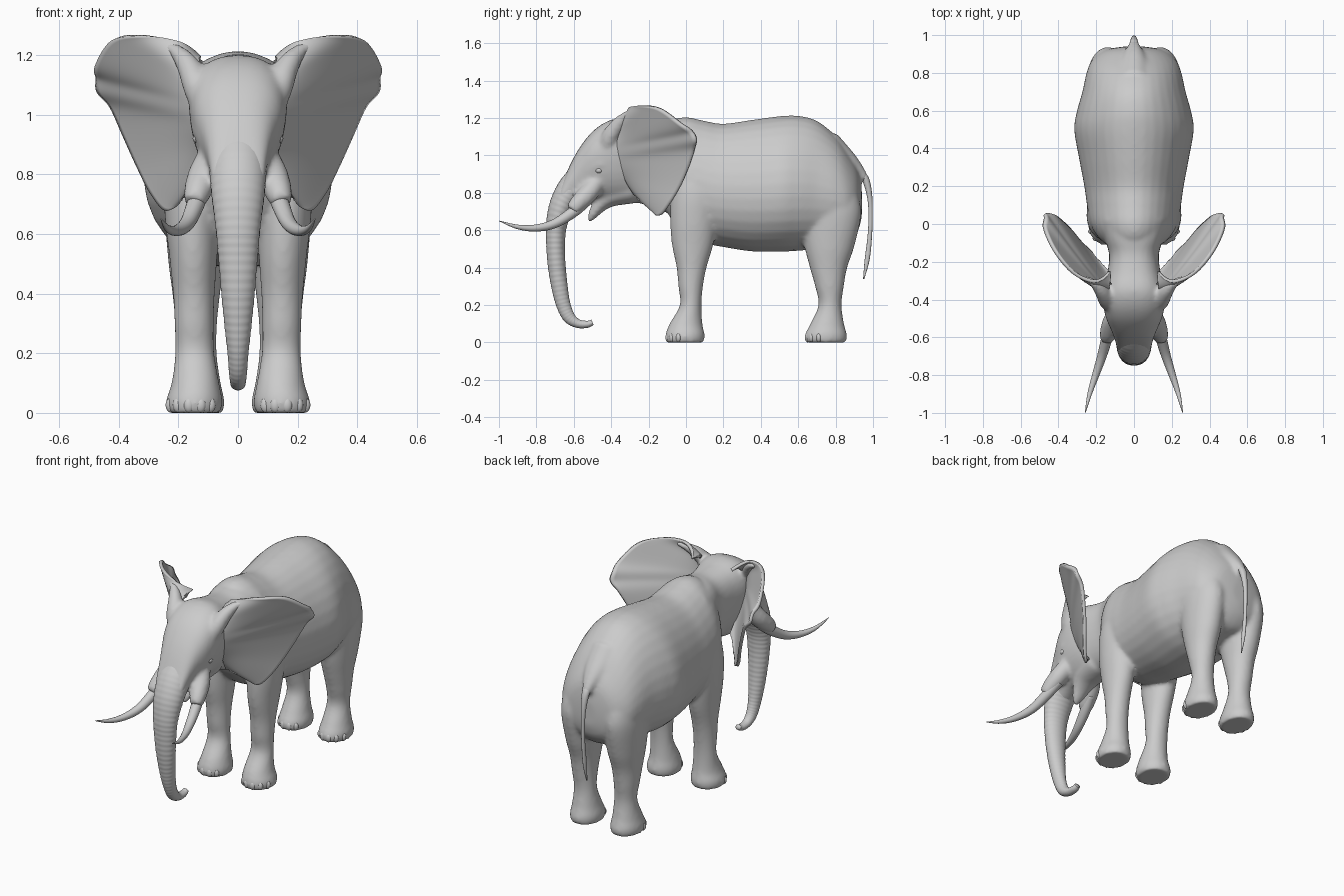
import bpy, bmesh, math
from mathutils import Vector, Matrix


def spline(pts, n):
    """Catmull-Rom resample of equal-length tuples, n steps per span."""
    out = []
    for i in range(len(pts) - 1):
        p0, p1, p2, p3 = (pts[max(0, min(len(pts) - 1, i + k))] for k in (-1, 0, 1, 2))
        for j in range(n):
            t = j / n
            out.append([0.5 * (2 * b + (c - a) * t + (2 * a - 5 * b + 4 * c - d) * t * t
                               + (3 * b - a - 3 * c + d) * t ** 3)
                        for a, b, c, d in zip(p0, p1, p2, p3)])
    out.append(list(pts[-1]))
    return out


def tube(bm, pts, up, axis=None, skew=0.0, s=1, n=6, sides=32, ridge=None, power=1.0):
    """Loft rounded sections (x, y, z, side radius, up radius) along a smooth path."""
    path, rings = spline(pts, n), []
    for i, p in enumerate(path):
        c = Vector(p[:3])
        a, b = path[max(i - 1, 0)], path[min(i + 1, len(path) - 1)]
        t = Vector(axis) if axis else (Vector(b[:3]) - Vector(a[:3])).normalized()
        side = t.cross(Vector(up)).normalized()
        nor = side.cross(t)
        k = ridge(i / (len(path) - 1)) if ridge else 1
        ring = []
        for j in range(sides):
            th = 2 * math.pi * j / sides
            co, si = (math.copysign(abs(f) ** power, f) for f in (math.cos(th), math.sin(th)))
            v = c + side * p[3] * k * co * (1 - skew * si) + nor * p[4] * k * si
            ring.append(bm.verts.new((v.x * s, v.y, v.z)))
        rings.append(ring)
    for r, q in zip(rings, rings[1:]):
        for j in range(sides):
            bm.faces.new((r[j], r[(j + 1) % sides], q[(j + 1) % sides], q[j]))
    bm.faces.new(rings[0])
    bm.faces.new(rings[-1])


def ball(bm, loc, size):
    bmesh.ops.create_uvsphere(bm, u_segments=16, v_segments=10, radius=1,
                              matrix=Matrix.Translation(loc) @ Matrix.Diagonal((*size, 1)))


def finish(name, bm):
    bmesh.ops.recalc_face_normals(bm, faces=bm.faces)
    me = bpy.data.meshes.new(name)
    bm.to_mesh(me)
    bm.free()
    me.shade_smooth()
    ob = bpy.data.objects.new(name, me)
    bpy.context.collection.objects.link(ob)
    return ob


def profile(rows):
    """(y, bottom, top, half width) rows to loft points."""
    return [(0, y, (lo + hi) / 2, w, (hi - lo) / 2) for y, lo, hi, w in rows]


# Body: torso, head, legs, jaw, tail root and tusk sheaths fused into one skin
bm = bmesh.new()
tube(bm, profile([(-.13, .78, 1.12, .11), (-.08, .66, 1.185, .18), (0, .57, 1.205, .23),
                  (.1, .53, 1.185, .248), (.2, .51, 1.17, .262), (.35, .487, 1.19, .29),
                  (.5, .485, 1.21, .315), (.6, .49, 1.212, .3), (.7, .5, 1.185, .272),
                  (.8, .52, 1.105, .25), (.87, .54, 1.01, .22), (.92, .6, .92, .155),
                  (.94, .67, .82, .05)]), (0, 0, 1), (0, 1, 0), .12)
tube(bm, profile([(.02, .65, 1.18, .18), (-.08, .69, 1.18, .15), (-.16, .71, 1.17, .128),
                  (-.25, .745, 1.18, .135), (-.35, .75, 1.2, .157), (-.43, .75, 1.178, .158),
                  (-.5, .75, 1.128, .143), (-.56, .735, 1.055, .118), (-.61, .71, .97, .1),
                  (-.66, .69, .86, .088), (-.69, .69, .79, .07)]), (0, 0, 1), (0, 1, 0), -.2, power=.85)
tube(bm, [(0, -.3, .82, .08, .1), (0, -.4, .785, .06, .085), (0, -.46, .735, .04, .06),
          (0, -.5, .68, .025, .035), (0, -.52, .645, .008, .012)], (1, 0, 0))
tube(bm, [(0, .76, 1.03, .1, .1), (0, .86, .975, .055, .07), (0, .925, .92, .03, .04),
          (0, .96, .87, .02, .025)], (1, 0, 0))
for s in (-1, 1):
    tube(bm, [(.148, -.005, 0, .09, .1), (.147, -.005, .04, .095, .105), (.143, 0, .1, .08, .088),
              (.145, .025, .2, .066, .058), (.147, .025, .3, .066, .066), (.148, .03, .4, .07, .08),
              (.15, .035, .52, .08, .11), (.155, .04, .65, .09, .125), (.155, .05, .8, .095, .13),
              (.13, .05, .95, .09, .11)], (0, 1, 0), (0, 0, 1), s=s)
    tube(bm, [(.135, .748, 0, .085, .108), (.135, .748, .04, .09, .113), (.135, .755, .1, .077, .09),
              (.135, .77, .2, .064, .062), (.14, .767, .3, .07, .077), (.14, .762, .4, .08, .1),
              (.14, .767, .52, .095, .135), (.14, .772, .7, .106, .165), (.13, .76, .85, .1, .14)],
         (0, 1, 0), (0, 0, 1), s=s)
    tube(bm, [(.08, -.46, .88, .045, .045), (.115, -.52, .8, .052, .052),
              (.136, -.58, .74, .046, .046), (.147, -.61, .705, .035, .035)], (0, 0, 1), s=s)
    # brow ridge
    tube(bm, [(.12, -.38, .95, .025, .025), (.138, -.45, .955, .02, .02), (.115, -.52, .92, .02, .02)],
         (0, 0, 1), s=s)
    # temple ridge running into the ear
    tube(bm, [(.1, -.43, .96, .03, .03), (.135, -.415, 1.08, .045, .045), (.165, -.365, 1.16, .04, .04),
              (.205, -.32, 1.21, .026, .026), (.26, -.285, 1.238, .014, .014)], (0, 1, 0), s=s)
body = finish("body", bm)
rm = body.modifiers.new("fuse", 'REMESH')
rm.mode, rm.voxel_size, rm.use_smooth_shade = 'VOXEL', .011, True
sm = body.modifiers.new("soften", 'SMOOTH')
sm.factor, sm.iterations = .5, 9

# Trunk with ring wrinkles
bm = bmesh.new()
tube(bm, [(0, -.5, .98, .05, .08), (0, -.598, .84, .076, .095), (0, -.66, .74, .068, .09),
          (0, -.692, .63, .056, .076), (0, -.697, .52, .05, .066), (0, -.69, .4, .047, .056),
          (0, -.675, .29, .043, .045), (0, -.655, .2, .038, .035), (0, -.625, .135, .033, .03),
          (0, -.58, .102, .024, .026), (0, -.53, .097, .019, .023), (0, -.5, .108, .015, .018)],
     (1, 0, 0), n=18,
     ridge=lambda t: 1 + .013 * math.sin(t * 2 * math.pi * 44) * math.sin(math.pi * t))
finish("trunk", bm)

# Tusks
bm = bmesh.new()
for s in (-1, 1):
    tube(bm, [(.12, -.53, .76, .03, .03), (.142, -.6, .7, .03, .03), (.17, -.7, .637, .025, .025),
              (.203, -.8, .612, .019, .019), (.235, -.9, .618, .012, .012),
              (.258, -.998, .65, .002, .002)], (0, 0, 1), s=s, sides=20)
finish("tusks", bm)

# Ears: sheet spanned between the head root and the wide outer rim
root = spline([(.125, -.32, 1.185), (.145, -.36, 1.13), (.145, -.375, 1.05), (.135, -.36, .96),
               (.12, -.32, .87), (.11, -.27, .79)], 12)
rim = spline([(.13, -.25, 1.19), (.17, -.29, 1.225), (.23, -.3, 1.253), (.33, -.25, 1.265),
              (.42, -.14, 1.25), (.475, -.02, 1.165), (.47, .035, 1.125), (.468, .055, 1.08),
              (.425, .045, 1.03), (.38, .01, .93), (.335, -.035, .83), (.29, -.09, .74),
              (.24, -.14, .68), (.2, -.18, .71), (.16, -.25, .77)], 8)
bm = bmesh.new()
cols, m = 24, len(rim) - 1
grid = []
for i, q in enumerate(rim):
    f = i / m * (len(root) - 1)
    a = int(min(f, len(root) - 2))
    p = Vector(root[a]).lerp(Vector(root[a + 1]), f - a)
    row = []
    for j in range(cols + 1):
        v = j / cols
        c = p.lerp(Vector(q), v)
        c.y -= .015 * math.sin(math.pi * v) * math.sin(math.pi * i / m)
        row.append(bm.verts.new(c))
    grid.append(row)
for r, q in zip(grid, grid[1:]):
    for j in range(cols):
        bm.faces.new((r[j], r[j + 1], q[j + 1], q[j]))
inner = [v for row in grid[1:-1] for v in row[1:-1]]
for _ in range(25):
    bmesh.ops.smooth_vert(bm, verts=inner, factor=.5, use_axis_x=True, use_axis_y=True, use_axis_z=True)
ears = finish("ears", bm)
so = ears.modifiers.new("thickness", 'SOLIDIFY')
so.thickness, so.offset = .018, 0
ears.modifiers.new("both_sides", 'MIRROR')

# Tail
bm = bmesh.new()
tube(bm, [(0, .9, .93, .012, .02), (0, .935, .905, .018, .025), (0, .963, .865, .019, .022),
          (0, .982, .78, .014, .015), (0, .987, .68, .011, .011), (0, .982, .56, .012, .01),
          (0, .968, .44, .013, .01), (0, .95, .34, .003, .003)], (1, 0, 0), sides=16)
finish("tail", bm)

# Eyes and toenails
eyes, nails = bmesh.new(), bmesh.new()
for s in (-1, 1):
    ball(eyes, (s * .136, -.465, .92), (.016, .02, .016))
    for cx, cy, rx, ry in ((.147, -.005, .084, .093), (.135, .748, .079, .101)):
        for deg in (-130, -105, -78, -50, -22):
            a = math.radians(deg)
            ball(nails, (s * (cx + rx * math.cos(a)), cy + ry * math.sin(a), .026), (.018, .014, .025))
finish("eyes", eyes)
finish("toenails", nails)
